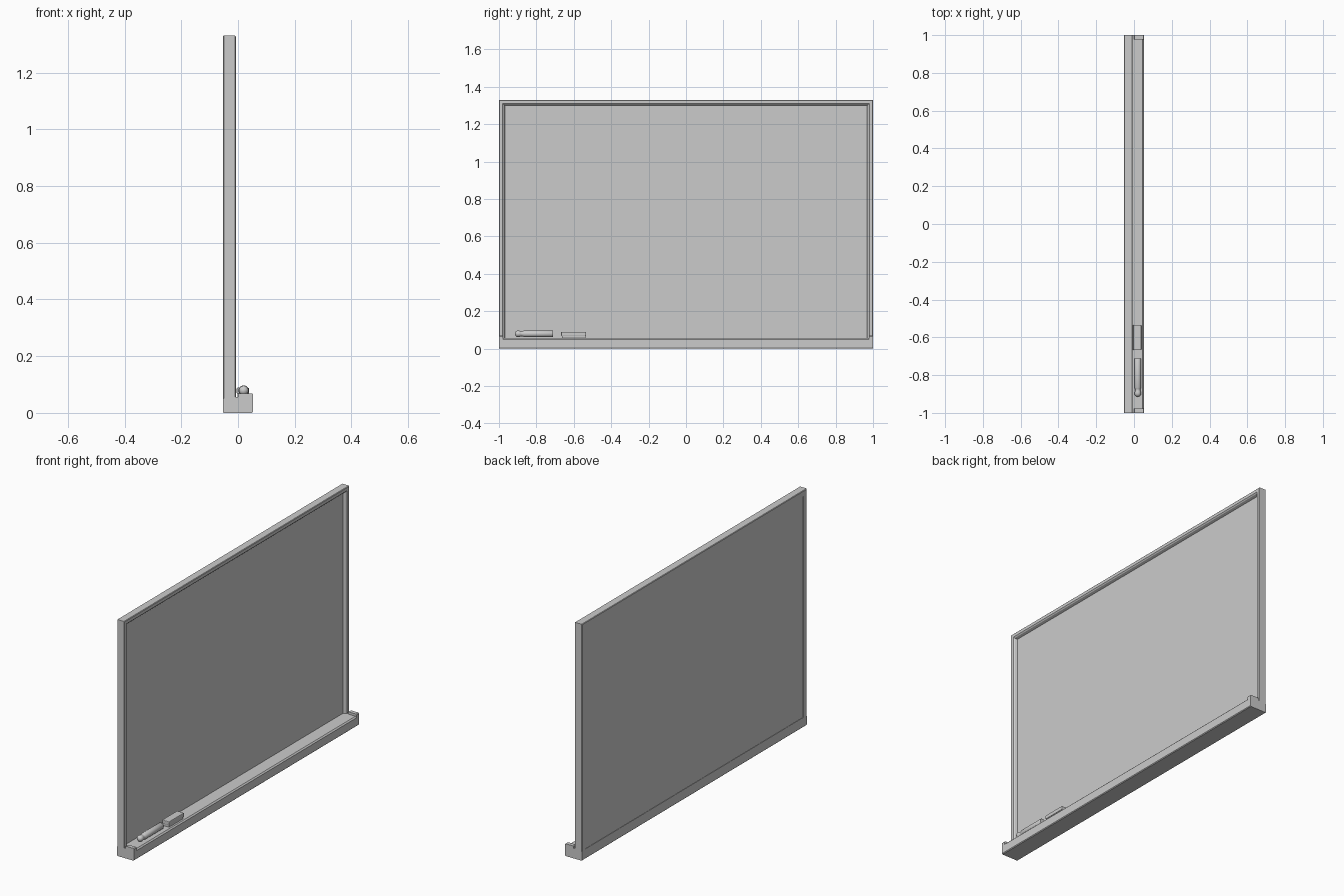
import bpy, bmesh, math

if "Cube" in bpy.data.objects:
    bpy.data.objects.remove(bpy.data.objects["Cube"])

def finish(bm, name, bevel=0.0, smooth=False):
    bmesh.ops.recalc_face_normals(bm, faces=bm.faces)
    me = bpy.data.meshes.new(name)
    bm.to_mesh(me)
    bm.free()
    ob = bpy.data.objects.new(name, me)
    bpy.context.collection.objects.link(ob)
    if bevel:
        m = ob.modifiers.new("soft_edges", 'BEVEL')
        m.width, m.segments, m.limit_method = bevel, 2, 'ANGLE'
    if smooth:
        bpy.context.view_layer.objects.active = ob
        ob.select_set(True)
        bpy.ops.object.shade_smooth_by_angle(angle=math.radians(40))
        ob.select_set(False)
    return ob

def box(name, x, y, z, bevel=0.0):
    bm = bmesh.new()
    bmesh.ops.create_cube(bm, size=1)
    for v in bm.verts:
        v.co = [(r[0] + r[1]) / 2 + c * (r[1] - r[0]) for r, c in zip((x, y, z), v.co)]
    return finish(bm, name, bevel)

# mitred frame: a cross-section (inset from the outer edge, x) carried round four corners
def frame(name, section, y, z0, z1):
    bm = bmesh.new()
    rings = []
    for sy, sz in ((-1, -1), (1, -1), (1, 1), (-1, 1)):
        rings.append([bm.verts.new((px, sy * (y - d), (z0 + d * 1.2) if sz < 0 else z1 - d))
                      for d, px in section])
    n = len(section)
    for k in range(4):
        a, b = rings[k], rings[(k + 1) % 4]
        for i in range(n):
            j = (i + 1) % n
            bm.faces.new((a[i], b[i], b[j], a[j]))
    return finish(bm, name)

# profile (x, z) extruded along y
def extrude_y(name, profile, y0, y1):
    bm = bmesh.new()
    a = [bm.verts.new((x, y0, z)) for x, z in profile]
    b = [bm.verts.new((x, y1, z)) for x, z in profile]
    bm.faces.new(a)
    bm.faces.new(b)
    n = len(a)
    for i in range(n):
        j = (i + 1) % n
        bm.faces.new((a[i], a[j], b[j], b[i]))
    return finish(bm, name)

# board surface and surrounding frame
box("writing_panel", (-0.051, -0.026), (-0.978, 0.978), (0.02, 1.305))
frame("frame", [(0.003, -0.053), (0, -0.05), (0, -0.01), (0.003, -0.007), (0.02, -0.007),
                (0.026, -0.012), (0.031, -0.026), (0.031, -0.053)], 1.0, 0.018, 1.33)

# tray and the raised stops at both ends
extrude_y("tray", [(-0.053, 0.003), (-0.05, 0), (0.049, 0), (0.053, 0.004), (0.053, 0.049),
                   (0.046, 0.056), (-0.007, 0.056), (-0.026, 0.056), (-0.053, 0.05)], -1.0, 1.0)
stop = [(0, 0.05), (0, 0.066), (0.003, 0.069), (0.049, 0.069), (0.053, 0.065), (0.053, 0.045)]
for side, a, b in (("left", -1.0, -0.978), ("right", 0.978, 1.0)):
    extrude_y("tray_stop_" + side, stop, a, b)

# marker: profile (y, radius) spun about its long axis
bm = bmesh.new()
prof = [(-0.711, 0), (-0.711, 0.016), (-0.714, 0.018), (-0.865, 0.018), (-0.872, 0.015),
        (-0.879, 0.013), (-0.885, 0.015), (-0.895, 0.0175), (-0.905, 0.016),
        (-0.912, 0.010), (-0.915, 0)]
vs = [bm.verts.new((0.02 + r, y, 0.079)) for y, r in prof]
es = [bm.edges.new(p) for p in zip(vs, vs[1:])]
bmesh.ops.spin(bm, geom=vs + es, cent=(0.02, 0, 0.079), axis=(0, 1, 0),
               angle=math.tau, steps=24)
bmesh.ops.remove_doubles(bm, verts=bm.verts, dist=1e-5)
finish(bm, "marker", smooth=True)

# eraser: felt pad under a grip
box("eraser_felt", (-0.002, 0.036), (-0.664, -0.538), (0.055, 0.069))
box("eraser_grip", (-0.005, 0.039), (-0.668, -0.534), (0.067, 0.089), 0.004)
